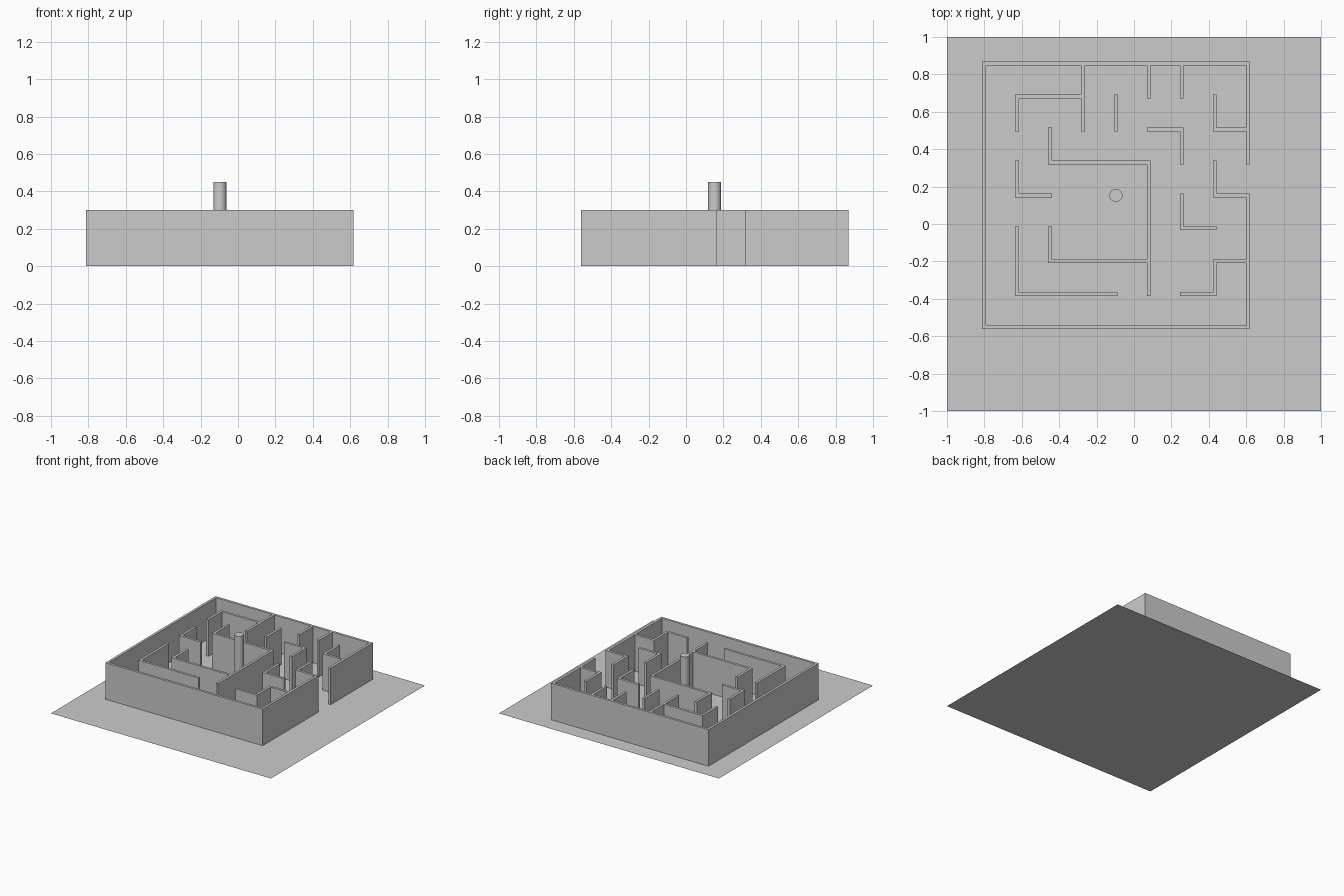
import bpy, bmesh
from mathutils import Matrix, Vector

if "Cube" in bpy.data.objects:
    bpy.data.objects.remove(bpy.data.objects["Cube"])

C, T, H = 0.1763, 0.02, 0.3          # cell size, wall thickness, wall height
CX, CY = -0.097, 0.153               # maze centre


def finish(name, bm):
    me = bpy.data.meshes.new(name)
    bm.to_mesh(me)
    bm.free()
    ob = bpy.data.objects.new(name, me)
    bpy.context.collection.objects.link(ob)
    return ob


def wall(bm, i0, j0, i1, j1):
    """Box wall between two grid nodes of the 8 x 8 maze."""
    mid = Vector((CX + ((i0 + i1) / 2 - 4) * C, CY + ((j0 + j1) / 2 - 4) * C, H / 2))
    size = (abs(i1 - i0) * C + T, abs(j1 - j0) * C + T, H, 1)
    bmesh.ops.create_cube(bm, size=1, matrix=Matrix.Translation(mid) @ Matrix.Diagonal(size))


# flat base sheet
bm = bmesh.new()
bmesh.ops.create_grid(bm, x_segments=1, y_segments=1, size=1)
finish("base_sheet", bm)

# outer walls, with the entrance left open on the right side
bm = bmesh.new()
for w in [(0, 0, 8, 0), (0, 8, 8, 8), (0, 0, 0, 8), (8, 0, 8, 4), (8, 5, 8, 8)]:
    wall(bm, *w)
finish("outer_walls", bm)

# inner maze walls
bm = bmesh.new()
along_x = [(1, 1, 4), (6, 1, 7), (2, 2, 5), (7, 2, 8), (6, 3, 7), (1, 4, 2),
           (7, 4, 8), (2, 5, 5), (5, 6, 6), (7, 6, 8), (1, 7, 3)]       # i0, j, i1
along_y = [(1, 1, 3), (1, 4, 5), (1, 6, 7), (2, 2, 3), (2, 5, 6), (3, 6, 8),
           (4, 6, 7), (5, 1, 4), (5, 4, 5), (5, 7, 8), (6, 3, 4), (6, 5, 6),
           (6, 7, 8), (7, 1, 2), (7, 4, 5), (7, 6, 7)]                  # i, j0, j1
for i0, j, i1 in along_x:
    wall(bm, i0, j, i1, j)
for i, j0, j1 in along_y:
    wall(bm, i, j0, i, j1)
finish("inner_walls", bm)

# centre post
bpy.ops.mesh.primitive_cylinder_add(vertices=32, radius=0.035, depth=0.45, location=(CX, CY, 0.225))
post = bpy.context.object
post.name = "centre_post"
bpy.ops.object.shade_smooth_by_angle()
